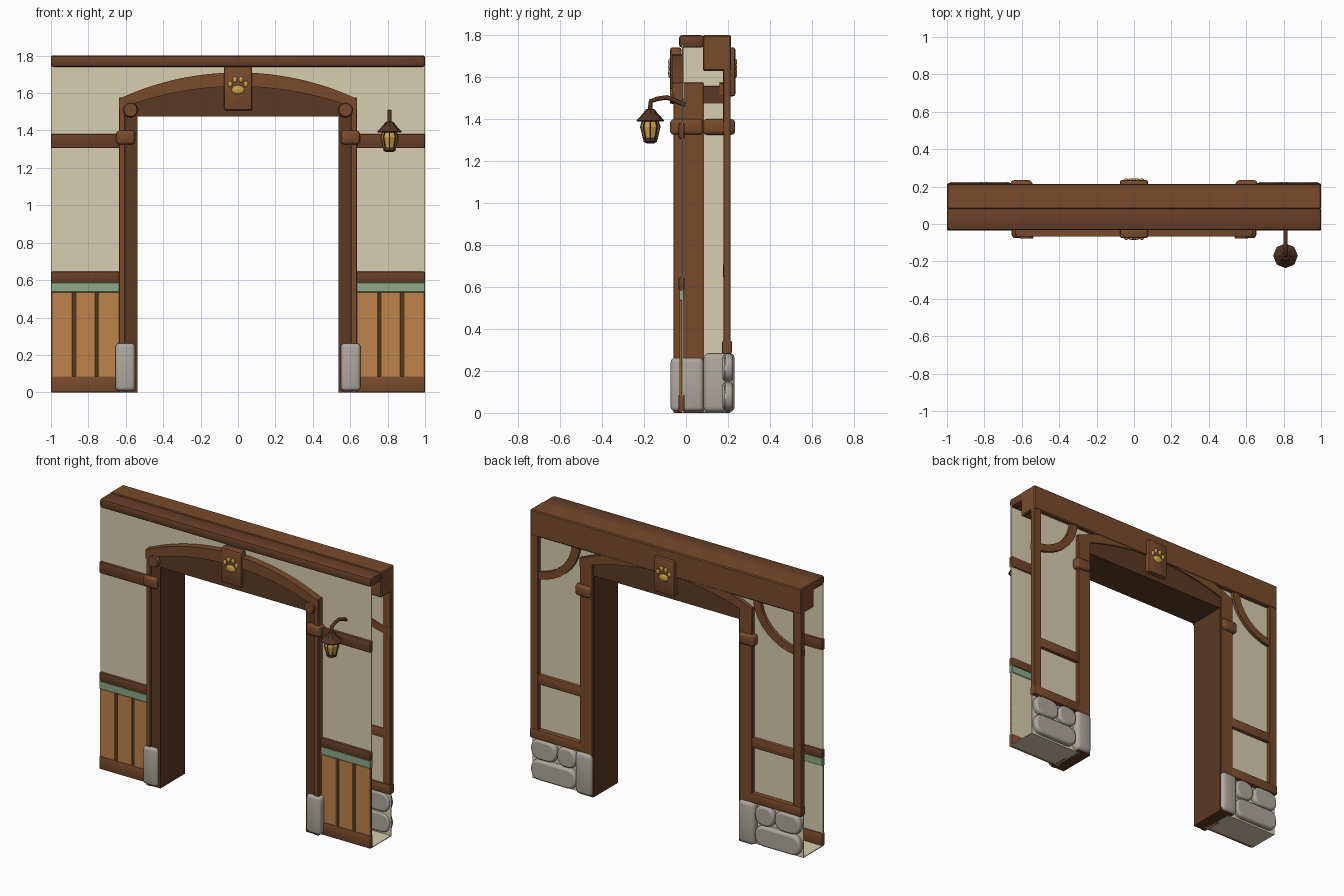
import bpy, bmesh, math
from mathutils import Vector, Matrix

if "Cube" in bpy.data.objects:
    bpy.data.objects.remove(bpy.data.objects["Cube"])


def material(name, r, g, b):
    m = bpy.data.materials.new(name)
    m.diffuse_color = [(c / 255) ** 2.2 for c in (r, g, b)] + [1]
    m.use_nodes = True
    m.node_tree.nodes["Principled BSDF"].inputs["Base Color"].default_value = m.diffuse_color
    return m


WOOD = material("wood", 120, 76, 48)
DARK = material("dark_wood", 92, 60, 40)
RAIL = material("rail_wood", 104, 66, 44)
PLANK = material("plank_wood", 190, 130, 76)
GREEN = material("green_paint", 140, 168, 134)
CREAM = material("plaster", 216, 204, 174)
STONE = material("stone", 172, 166, 156)
GOLD = material("gold", 206, 164, 72)
IRON = material("iron", 84, 54, 40)


def finish(name, bm, mat, smooth=35):
    bmesh.ops.recalc_face_normals(bm, faces=bm.faces)
    me = bpy.data.meshes.new(name)
    bm.to_mesh(me)
    bm.free()
    me.materials.append(mat)
    me.polygons.foreach_set("use_smooth", [True] * len(me.polygons))
    me.set_sharp_from_angle(angle=math.radians(smooth))
    ob = bpy.data.objects.new(name, me)
    bpy.context.collection.objects.link(ob)
    return ob


def box(name, x, y, z, mat, bevel=0.0, seg=2):
    bm = bmesh.new()
    size = [abs(b - a) for a, b in (x, y, z)]
    mid = [(a + b) / 2 for a, b in (x, y, z)]
    bmesh.ops.create_cube(bm, size=1, matrix=Matrix.Translation(mid) @ Matrix.Diagonal((*size, 1)))
    if bevel:
        bmesh.ops.bevel(bm, geom=bm.edges[:], offset=bevel, segments=seg, profile=0.5, affect='EDGES')
    return finish(name, bm, mat, 50 if bevel > 0.015 else 35)


def prism(name, pts, y0, y1, mat):
    """Extrude an x-z outline along y."""
    bm = bmesh.new()
    f = bm.faces.new([bm.verts.new((x, y0, z)) for x, z in pts])
    ext = bmesh.ops.extrude_face_region(bm, geom=[f])
    bmesh.ops.translate(bm, vec=(0, y1 - y0, 0), verts=[v for v in ext["geom"] if isinstance(v, bmesh.types.BMVert)])
    return finish(name, bm, mat)


def lathe(name, profile, centre, mat, sides=8, smooth=20):
    """Spin (radius, height) points about a vertical axis."""
    bm = bmesh.new()
    rings = [[bm.verts.new((centre[0] + r * math.cos(math.tau * i / sides),
                            centre[1] + r * math.sin(math.tau * i / sides), z))
              for i in range(sides)] for r, z in profile]
    for a, b in zip(rings, rings[1:]):
        for i in range(sides):
            j = (i + 1) % sides
            bm.faces.new((a[i], a[j], b[j], b[i]))
    bm.faces.new(rings[0])
    bm.faces.new(rings[-1])
    return finish(name, bm, mat, smooth)


def tube(name, pts, r, mat, sides=6):
    bm = bmesh.new()
    pts = [Vector(p) for p in pts]
    rings = []
    for i, p in enumerate(pts):
        d = (pts[min(i + 1, len(pts) - 1)] - pts[max(i - 1, 0)]).normalized()
        u = d.cross(Vector((1, 0.02, 0))).normalized()
        v = d.cross(u)
        rings.append([bm.verts.new(p + r * (u * math.cos(math.tau * k / sides) + v * math.sin(math.tau * k / sides)))
                      for k in range(sides)])
    for a, b in zip(rings, rings[1:]):
        for k in range(sides):
            j = (k + 1) % sides
            bm.faces.new((a[k], a[j], b[j], b[k]))
    bm.faces.new(rings[0])
    bm.faces.new(rings[-1])
    return finish(name, bm, mat, 65)


def pad(name, x, y, z, rx, rz):
    bm = bmesh.new()
    bmesh.ops.create_uvsphere(bm, u_segments=12, v_segments=8, radius=1,
                              matrix=Matrix.Translation((x, y, z)) @ Matrix.Diagonal((rx, 0.009, rz, 1)))
    finish(name, bm, GOLD, 60)


def arc(w, z_end, z_mid, n=20):
    """Points of a circular arc from x=-w to x=w."""
    h = z_mid - z_end
    r = (w * w + h * h) / (2 * h)
    return [(x, z_mid - r + math.sqrt(r * r - x * x)) for x in (-w + 2 * w * i / n for i in range(n + 1))]


# Full width top timbers
box("front_top_rail", (-1, 1), (-0.033, 0.085), (1.74, 1.8), RAIL, 0.014)
box("back_beam", (-1, 1), (0.08, 0.215), (1.63, 1.8), WOOD, 0.006, 1)

# Plaster over the doorway
top = arc(0.635, 1.57, 1.71)
box("front_plaster_top", (-0.64, 0.64), (-0.02, -0.012), (1.5, 1.76), CREAM)
box("back_plaster_top", (-0.64, 0.64), (0.183, 0.188), (1.5, 1.65), CREAM)

# Arched header: dark core with lighter arch band on each face
low = arc(0.635, 1.515, 1.635)
prism("header_core", [(-0.63, 1.475), (0.63, 1.475)] + arc(0.63, 1.555, 1.69)[::-1], -0.054, 0.205, DARK)
for side, y0, y1 in (("front", -0.066, 0.08), ("back", 0.16, 0.213)):
    prism(side + "_arch_band", top + low[::-1], y0, y1, WOOD)

# Centre plaques with paw ornament
for side, d, y in (("front", -1, -0.076), ("back", 1, 0.235)):
    box(side + "_plaque", (-0.076, 0.076), (y, y - d * 0.055), (1.508, 1.742), WOOD, 0.012)
    pad(side + "_paw_pad", 0, y, 1.618, 0.034, 0.024)
    for i, (x, z) in enumerate(((-0.042, 1.648), (-0.016, 1.672), (0.016, 1.672), (0.042, 1.648))):
        pad(f"{side}_paw_toe_{i}", x, y, z, 0.012, 0.016)

for s, tag in ((-1, "left"), (1, "right")):
    def part(name, x0, x1, y, z, mat, bevel=0.0, seg=2):
        box(f"{tag}_{name}", (s * x0, s * x1), y, z, mat, bevel, seg)

    # Hollow wall, open at its outer end
    part("front_plaster", 0.6, 0.999, (-0.02, -0.014), (0, 1.76), CREAM)
    part("back_plaster", 0.6, 0.999, (0.183, 0.188), (0, 1.65), CREAM)
    part("floor", 0.6, 0.999, (-0.018, 0.186), (0.001, 0.006), CREAM)
    part("inner_plaster", 0.618, 0.626, (-0.016, 0.185), (0, 1.745), CREAM)

    # Door jamb
    part("jamb_lining", 0.536, 0.615, (-0.052, 0.205), (0, 1.5), DARK)
    part("front_jamb_trim", 0.603, 0.636, (-0.06, 0.083), (0, 1.575), WOOD, 0.003, 1)
    part("back_jamb_trim", 0.54, 0.636, (0.178, 0.213), (0, 1.575), WOOD, 0.003, 1)
    part("front_clasp", 0.55, 0.652, (-0.076, 0.082), (1.325, 1.4), WOOD, 0.018, 3)
    part("back_clasp", 0.545, 0.66, (0.082, 0.234), (1.325, 1.4), WOOD, 0.018, 3)
    part("front_quoin", 0.55, 0.655, (-0.073, 0.083), (0.008, 0.262), STONE, 0.02, 3)
    part("back_quoin", 0.54, 0.66, (0.084, 0.232), (0.004, 0.284), STONE, 0.025, 3)
    # Round peg at the header corner
    bm = bmesh.new()
    bmesh.ops.create_cone(bm, cap_ends=True, segments=16, radius1=0.042, radius2=0.035, depth=0.03,
                          matrix=Matrix.Translation((s * 0.575, -0.062, 1.51)) @ Matrix.Rotation(math.pi / 2, 4, 'X'))
    finish(tag + "_peg", bm, WOOD)

    # Interior rails and wainscot
    part("wall_rail", 0.63, 1, (-0.036, -0.006), (1.305, 1.382), RAIL, 0.008)
    part("chair_rail", 0.63, 1, (-0.036, -0.006), (0.585, 0.645), RAIL, 0.008)
    part("green_strip", 0.63, 1, (-0.034, -0.01), (0.535, 0.587), GREEN, 0.003, 1)
    part("skirting", 0.63, 1, (-0.036, -0.006), (0, 0.087), WOOD, 0.008)
    part("plank_backing", 0.63, 0.999, (-0.024, -0.018), (0.06, 0.55), DARK)
    for i, (a, b) in enumerate(((0.63, 0.748), (0.762, 0.87), (0.885, 0.998))):
        part(f"plank_{i}", a, b, (-0.031, -0.02), (0.08, 0.536), PLANK, 0.003, 1)

    # Exterior timber frame
    part("end_post", 0.94, 1, (0.178, 0.213), (0.28, 1.64), WOOD, 0.004, 1)
    part("sill", 0.63, 1, (0.172, 0.218), (0.28, 0.345), WOOD, 0.008)
    part("mid_rail", 0.63, 0.96, (0.176, 0.211), (0.645, 0.71), WOOD, 0.006)
    ang = [math.radians(90 * i / 10) for i in range(11)]
    curve = [[(s * (1 - r * math.cos(a)), 1.655 - r * 0.87 * math.sin(a)) for a in ang] for r in (0.36, 0.305)]
    prism(tag + "_brace", curve[0] + curve[1][::-1], 0.177, 0.209, WOOD)

    # Rounded field stones
    for i, (x0, x1, z0, z1) in enumerate(((0.66, 0.8, 0.15, 0.28), (0.805, 0.992, 0.15, 0.28),
                                          (0.66, 0.992, 0.012, 0.145))):
        part(f"field_stone_{i}", x0, x1, (0.174, 0.222), (z0, z1), STONE, 0.022, 3)
        bm = bmesh.new()  # rounded outline face
        c, w, m, h = (x0 + x1) / 2, (x1 - x0) / 2, (z0 + z1) / 2, (z1 - z0) / 2
        k = 0.055
        pts = [(s * (c + qx * (w - k) + k * math.cos(t)), m + qz * (h - k) + k * math.sin(t))
               for q, (qx, qz) in enumerate(((1, 1), (-1, 1), (-1, -1), (1, -1)))
               for t in (math.radians(q * 90 + d) for d in (0, 30, 60, 90))]
        bm.free()
        old = bpy.data.objects[f"{tag}_field_stone_{i}"]
        bpy.data.objects.remove(old)
        st = prism(f"{tag}_field_stone_{i}", pts, 0.174, 0.224, STONE)
        bev = st.modifiers.new("round", 'BEVEL')
        bev.width, bev.segments, bev.limit_method = 0.015, 3, 'ANGLE'
        bev.angle_limit = math.radians(50)

# Hanging lantern
lx, ly = 0.81, -0.17
tube("lantern_arm", [(lx, -0.005, 1.468), (lx, -0.05, 1.487), (lx, -0.09, 1.503), (lx, -0.135, 1.497),
                     (lx, -0.168, 1.485), (lx, ly, 1.46), (lx, ly, 1.425)], 0.011, IRON)
lathe("lantern_roof", [(0.062, 1.388), (0.066, 1.394), (0.034, 1.428), (0.022, 1.445), (0.008, 1.45)], (lx, ly), IRON)
lathe("lantern_glass", [(0.03, 1.302), (0.045, 1.365), (0.034, 1.395)], (lx, ly), GOLD)
lathe("lantern_base", [(0.018, 1.284), (0.032, 1.292), (0.034, 1.308), (0.028, 1.312)], (lx, ly), IRON)
for i in range(8):
    c, n = math.cos(math.tau * i / 8), math.sin(math.tau * i / 8)
    tube(f"lantern_bar_{i}", [(lx + r * c, ly + r * n, z) for r, z in ((0.03, 1.302), (0.045, 1.365), (0.034, 1.395))],
         0.004, IRON, 4)
